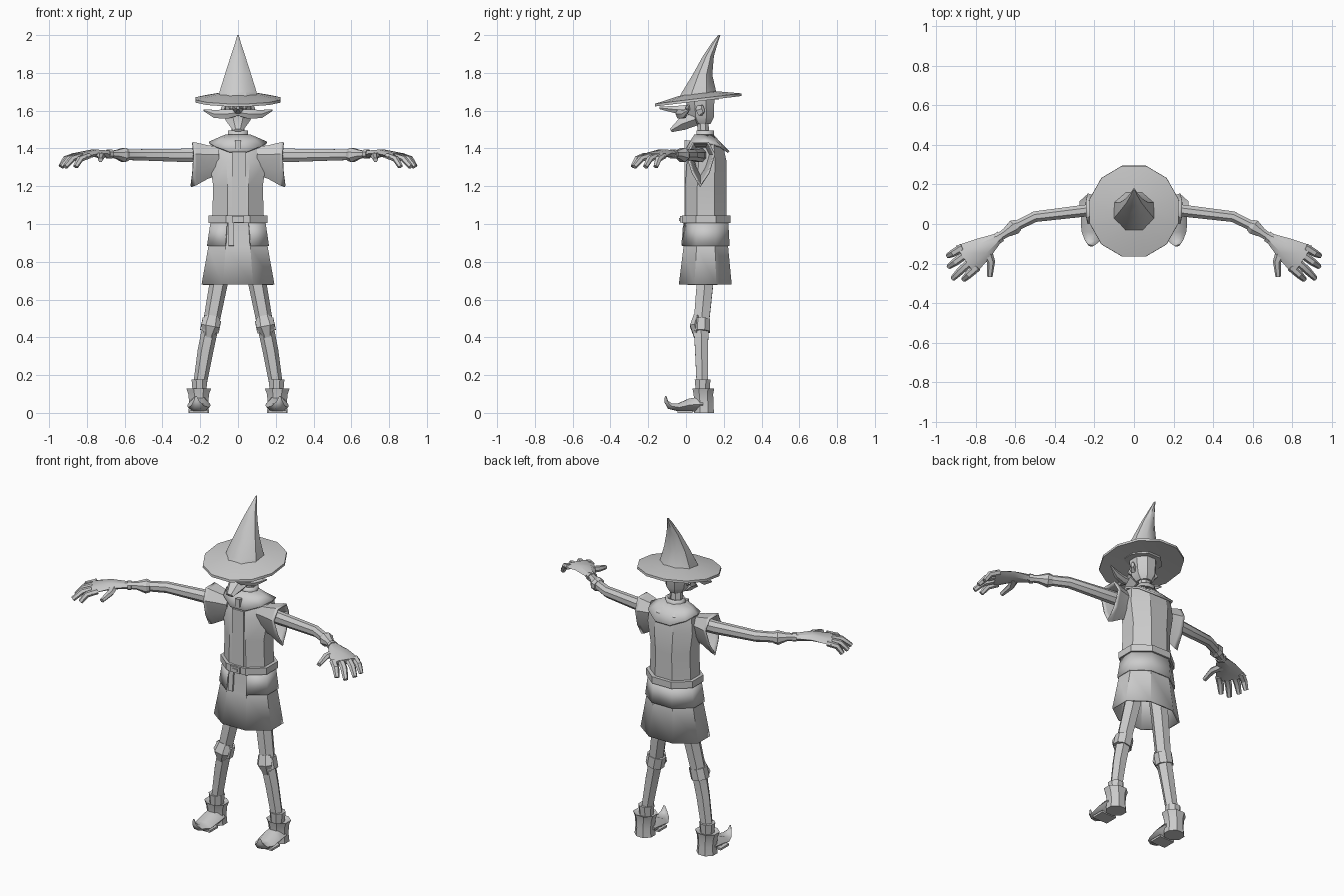
import bpy, bmesh, math
from mathutils import Vector as V

mat = bpy.data.materials.new("light_grey")
mat.diffuse_color = (0.6, 0.6, 0.6, 1)


def finish(name, bm, mirror=False, thick=0, angle=32):
    bmesh.ops.recalc_face_normals(bm, faces=bm.faces)
    me = bpy.data.meshes.new(name)
    bm.to_mesh(me)
    bm.free()
    ob = bpy.data.objects.new(name, me)
    bpy.context.collection.objects.link(ob)
    me.materials.append(mat)
    bpy.ops.object.select_all(action='DESELECT')
    ob.select_set(True)
    bpy.context.view_layer.objects.active = ob
    bpy.ops.object.shade_smooth_by_angle(angle=math.radians(angle))
    if thick:
        m = ob.modifiers.new("thickness", 'SOLIDIFY')
        m.thickness = thick
    if mirror:
        m = ob.modifiers.new("mirror", 'MIRROR')
        m.use_mirror_merge = False
    return ob


def loft(name, rings, caps=(True, True), skip=(), **kw):
    """Skin a list of equal-length point rings; skip drops side columns."""
    bm = bmesh.new()
    vs = [[bm.verts.new(p) for p in r] for r in rings]
    n = len(vs[0])
    for a, b in zip(vs, vs[1:]):
        for i in range(n):
            if i not in skip:
                j = (i + 1) % n
                bm.faces.new((a[i], a[j], b[j], b[i]))
    if caps[0]:
        bm.faces.new(vs[0])
    if caps[1]:
        bm.faces.new(vs[-1])
    return finish(name, bm, **kw)


def oval(c, u, v, ru, rv, n):
    """Polygon ring with a flat side facing -v."""
    k = 1 / math.cos(math.pi / n)
    pts = []
    for i in range(n):
        a = -math.pi / 2 + (i - 0.5) * 2 * math.pi / n
        pts.append(V(c) + V(u) * ru * k * math.cos(a) + V(v) * rv * k * math.sin(a))
    return pts


def stack(name, levels, n=8, x=0, **kw):
    """Horizontal rings: levels are (z, y, rx, ry)."""
    return loft(name, [oval((x, y, z), (1, 0, 0), (0, 1, 0), rx, ry, n)
                       for z, y, rx, ry in levels], **kw)


def tube(name, pts, n=6, up=(0, 0, 1), **kw):
    """Rings square to a path: pts are (x, y, z, half width, half height)."""
    P = [V(p[:3]) for p in pts]
    rings = []
    for i, p in enumerate(pts):
        d = (P[min(i + 1, len(P) - 1)] - P[max(i - 1, 0)]).normalized()
        u = d.cross(V(up)).normalized()
        rings.append(oval(P[i], u, u.cross(d), p[3], p[4], n))
    return loft(name, rings, **kw)


def box(name, c, s, **kw):
    bm = bmesh.new()
    bmesh.ops.create_cube(bm, size=1)
    for v in bm.verts:
        v.co = V([v.co[i] * s[i] + c[i] for i in range(3)])
    return finish(name, bm, **kw)


# Hat: tilted brim and bent cone
def tilt(pts):
    return [V((p.x, p.y, p.z + 0.12 * (p.y - 0.065))) for p in pts]


loft("hat_brim", [tilt(oval((0, 0.065, z), (1, 0, 0), (0, 1, 0), r, r * 1.02, 12))
                  for z, r in ((1.668, 0.06), (1.65, 0.225), (1.664, 0.224), (1.692, 0.09))])
stack("hat_cone", [(1.66, 0.068, 0.107, 0.108), (1.70, 0.07, 0.098, 0.09),
                   (1.79, 0.087, 0.07, 0.052), (1.89, 0.119, 0.038, 0.029),
                   (1.96, 0.153, 0.015, 0.016), (2.0, 0.176, 0.004, 0.006)], angle=40)

# Head and face
stack("head", [(1.53, 0.085, 0.04, 0.045), (1.565, 0.08, 0.062, 0.068),
               (1.66, 0.075, 0.07, 0.075)])
stack("neck", [(1.43, 0.095, 0.036, 0.032), (1.55, 0.088, 0.033, 0.03)])
tube("goatee", [(0, 0.05, 1.555, 0.06, 0.035), (0, -0.02, 1.53, 0.045, 0.034),
                (0, -0.08, 1.495, 0.022, 0.01)])
tube("nose", [(0, 0.03, 1.608, 0.026, 0.026), (0, -0.05, 1.605, 0.024, 0.02),
              (0, -0.14, 1.615, 0.007, 0.007)])
tube("moustache", [(0, -0.035, 1.59, 0.016, 0.016), (0.05, -0.035, 1.583, 0.018, 0.024),
                   (0.12, -0.01, 1.582, 0.013, 0.022), (0.182, 0.015, 1.603, 0.003, 0.004)],
     mirror=True)
stack("eye", [(1.60, 0.012, 0.008, 0.008), (1.615, 0.008, 0.014, 0.012),
              (1.63, 0.012, 0.008, 0.008)], x=0.035, mirror=True)
tube("ear", [(0.062, 0.07, 1.60, 0.02, 0.028), (0.085, 0.09, 1.61, 0.008, 0.02)], mirror=True)

# Coat body, front placket, draped collar
stack("coat_body", [(1.0, 0.105, 0.138, 0.11), (1.2, 0.105, 0.131, 0.11),
                    (1.33, 0.11, 0.15, 0.105), (1.42, 0.115, 0.14, 0.08),
                    (1.46, 0.1, 0.07, 0.05)])
box("placket", (0.005, -0.003, 1.21), (0.075, 0.012, 0.34))


def drape(z, y, rx, ry, dip):
    pts = oval((0, y, z), (1, 0, 0), (0, 1, 0), rx, ry, 10)
    return [V((p.x, p.y, z - dip * ((p.y - y) / ry) ** 2)) for p in pts]


loft("collar_drape", [drape(1.475, 0.095, 0.06, 0.05, 0.0),
                      drape(1.455, 0.10, 0.105, 0.08, 0.02),
                      drape(1.435, 0.112, 0.148, 0.118, 0.05)],
     caps=(False, False), thick=0.012)
stack("neck_collar", [(1.44, 0.1, 0.058, 0.05), (1.495, 0.102, 0.052, 0.045)],
      caps=(False, False), thick=0.01)
tube("amulet", [(0, 0.03, 1.42, 0.012, 0.02), (0, -0.008, 1.42, 0.015, 0.025)], n=4)

# Flared shoulder sleeves, open at the cuff
outer = [(0.0, 1.37), (0.035, 1.435), (0.12, 1.435), (0.155, 1.37), (0.125, 1.27),
         (0.075, 1.195), (0.03, 1.27)]


def cuff(x, s, lean=0):
    return [V((x + lean * abs(z - 1.35), 0.08 + (y - 0.08) * s, 1.365 + (z - 1.365) * s))
            for y, z in outer]


loft("sleeve", [cuff(0.10, 0.62), cuff(0.16, 0.74), cuff(0.22, 0.94), cuff(0.232, 1, 0.1)],
     caps=(True, False), mirror=True, thick=0.01)

# Belt, buckle and skirt
stack("belt", [(1.005, 0.107, 0.155, 0.128), (1.045, 0.107, 0.155, 0.128)])
box("buckle", (0, -0.024, 1.025), (0.062, 0.014, 0.036))
box("buckle_plate", (0, -0.032, 1.025), (0.036, 0.008, 0.016))
stack("skirt", [(1.01, 0.107, 0.138, 0.11), (0.88, 0.105, 0.157, 0.118),
                (0.68, 0.102, 0.193, 0.14)], caps=(True, False), thick=0.01)
stack("peplum", [(1.01, 0.107, 0.146, 0.117), (0.885, 0.105, 0.164, 0.126)],
      caps=(False, False), skip=(0,), thick=0.008)
tube("belt_strap", [(-0.035, -0.01, 1.01, 0.015, 0.005), (-0.035, -0.02, 0.885, 0.015, 0.005)],
     n=4, up=(0, 1, 0))

# Arms, cuffs and gloves
tube("arm", [(0.13, 0.075, 1.365, 0.032, 0.038), (0.25, 0.067, 1.363, 0.03, 0.036),
             (0.50, 0.037, 1.366, 0.027, 0.03), (0.61, -0.018, 1.366, 0.025, 0.027)],
     n=8, mirror=True)
tube("forearm_cuff", [(0.585, -0.005, 1.365, 0.03, 0.03), (0.605, -0.016, 1.365, 0.038, 0.038),
                      (0.645, -0.043, 1.369, 0.024, 0.022), (0.685, -0.07, 1.37, 0.02, 0.018)],
     n=8, mirror=True)
tube("wrist_band", [(0.672, -0.062, 1.37, 0.028, 0.024), (0.69, -0.074, 1.37, 0.028, 0.024)],
     n=8, mirror=True)
tube("palm", [(0.685, -0.07, 1.37, 0.022, 0.018), (0.76, -0.122, 1.376, 0.05, 0.018),
              (0.85, -0.182, 1.358, 0.075, 0.016)], mirror=True)
knuckles = [(0.885, -0.132), (0.868, -0.168), (0.842, -0.202), (0.81, -0.232)]
tips = [(0.938, -0.16), (0.935, -0.215), (0.915, -0.275), (0.86, -0.28)]
for i, ((ax, ay), (bx, by)) in enumerate(zip(knuckles, tips)):
    tube("finger_%d" % (i + 1),
         [(ax - 0.02, ay + 0.015, 1.362, 0.018, 0.014),
          ((ax + bx) / 2, (ay + by) / 2, 1.345, 0.017, 0.015),
          (bx, by, 1.303, 0.012, 0.012)], mirror=True)
tube("thumb", [(0.745, -0.135, 1.37, 0.024, 0.015), (0.722, -0.19, 1.36, 0.018, 0.015),
               (0.728, -0.265, 1.34, 0.012, 0.011)], mirror=True)

# Legs and knee guards
tube("leg", [(0.085, 0.105, 0.80, 0.045, 0.045), (0.10, 0.102, 0.70, 0.042, 0.044),
             (0.145, 0.08, 0.46, 0.037, 0.04), (0.172, 0.082, 0.33, 0.036, 0.034),
             (0.205, 0.087, 0.13, 0.03, 0.03)], up=(0, 1, 0), mirror=True)
tube("knee_band", [(0.138, 0.082, 0.495, 0.05, 0.046), (0.152, 0.08, 0.43, 0.05, 0.046)],
     n=8, up=(0, 1, 0), mirror=True)
tube("knee_pad", [(0.135, 0.06, 0.51, 0.036, 0.02), (0.146, 0.045, 0.46, 0.044, 0.024),
                  (0.155, 0.058, 0.405, 0.022, 0.016)], up=(0, 1, 0), mirror=True)

# Curled-toe boots
stack("ankle_cuff", [(0.11, 0.088, 0.036, 0.036), (0.178, 0.088, 0.042, 0.042)],
      x=0.204, mirror=True)
stack("boot_shaft", [(0.0, 0.095, 0.055, 0.053), (0.05, 0.095, 0.05, 0.05),
                     (0.10, 0.092, 0.055, 0.052), (0.13, 0.092, 0.066, 0.058),
                     (0.12, 0.092, 0.04, 0.04)], x=0.208, mirror=True)
tube("boot_toe", [(0.206, 0.09, 0.047, 0.05, 0.04), (0.206, 0.02, 0.042, 0.054, 0.034),
                  (0.208, -0.04, 0.029, 0.05, 0.021), (0.214, -0.085, 0.036, 0.032, 0.016),
                  (0.22, -0.105, 0.06, 0.015, 0.008), (0.222, -0.108, 0.09, 0.004, 0.003)],
     mirror=True, angle=50)
box("boot_sole", (0.208, -0.005, 0.006), (0.10, 0.08, 0.012), mirror=True)
